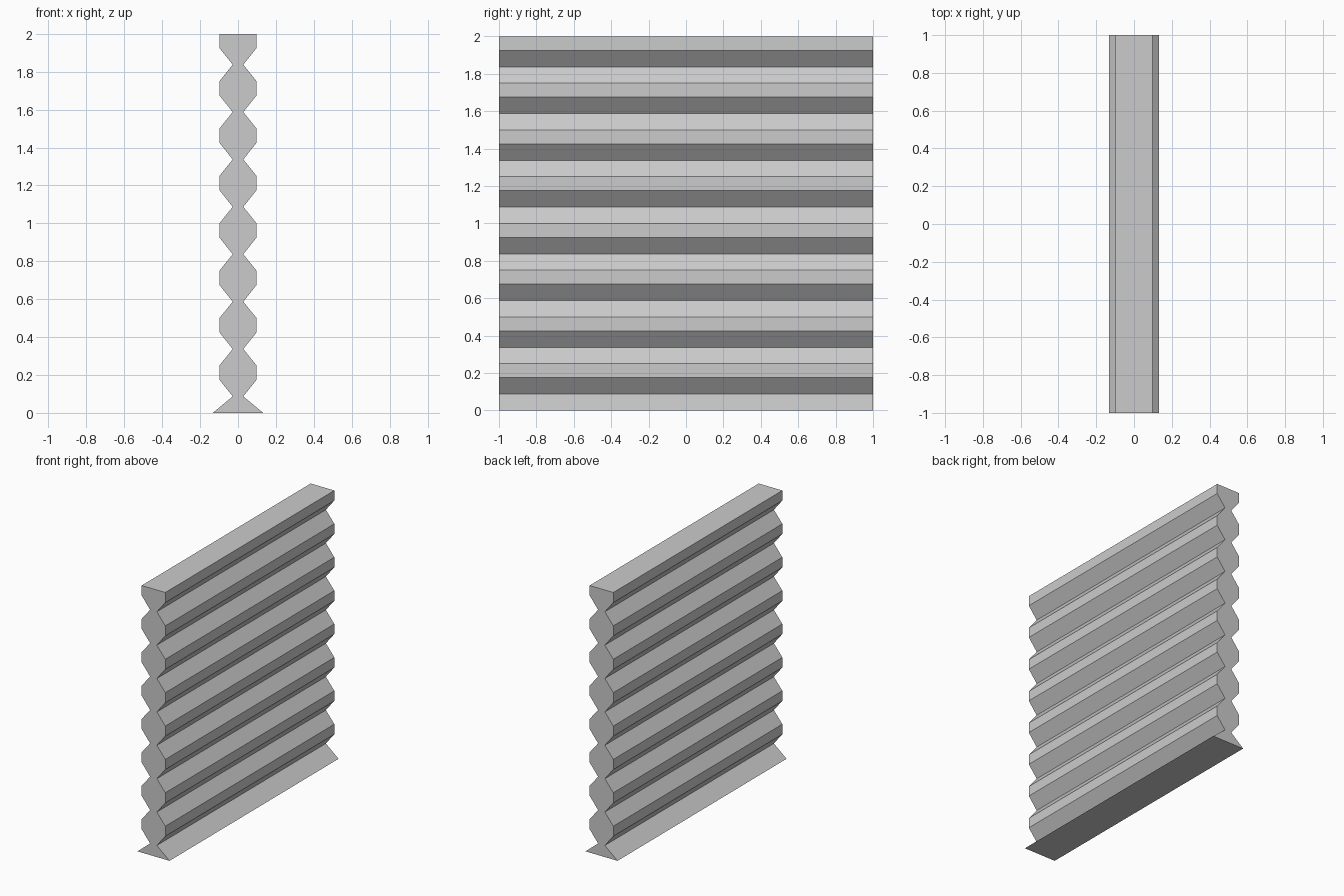
import bpy
import bmesh

cube = bpy.data.objects.get("Cube")
if cube:
    bpy.data.objects.remove(cube, do_unlink=True)

SLATS = 8
PITCH = 0.25
LENGTH = 2.0
NECK, SLAT, FOOT = 0.028, 0.098, 0.133   # half widths

# Plain grey material
grey = bpy.data.materials.new("grey")
grey.use_nodes = True
colour = (0.6, 0.6, 0.6, 1.0)
grey.diffuse_color = colour
grey.node_tree.nodes["Principled BSDF"].inputs["Base Color"].default_value = colour

# Half profile: flared foot, then a neck and a flat-sided slat per pitch
half = [(FOOT, 0.0)]
for i in range(SLATS):
    z = i * PITCH
    half += [(NECK, z + 0.087), (SLAT, z + 0.175), (SLAT, z + PITCH)]
outline = half + [(-x, z) for x, z in reversed(half)]

# Extrude the mirrored profile along the panel
bm = bmesh.new()
end = bm.faces.new([bm.verts.new((x, -LENGTH / 2, z)) for x, z in outline])
swept = bmesh.ops.extrude_face_region(bm, geom=[end], use_keep_orig=True)
moved = [v for v in swept["geom"] if isinstance(v, bmesh.types.BMVert)]
bmesh.ops.translate(bm, verts=moved, vec=(0, LENGTH, 0))
bmesh.ops.recalc_face_normals(bm, faces=bm.faces)

mesh = bpy.data.meshes.new("slatted_panel")
bm.to_mesh(mesh)
bm.free()
mesh.materials.append(grey)
panel = bpy.data.objects.new("slatted_panel", mesh)
bpy.context.collection.objects.link(panel)
